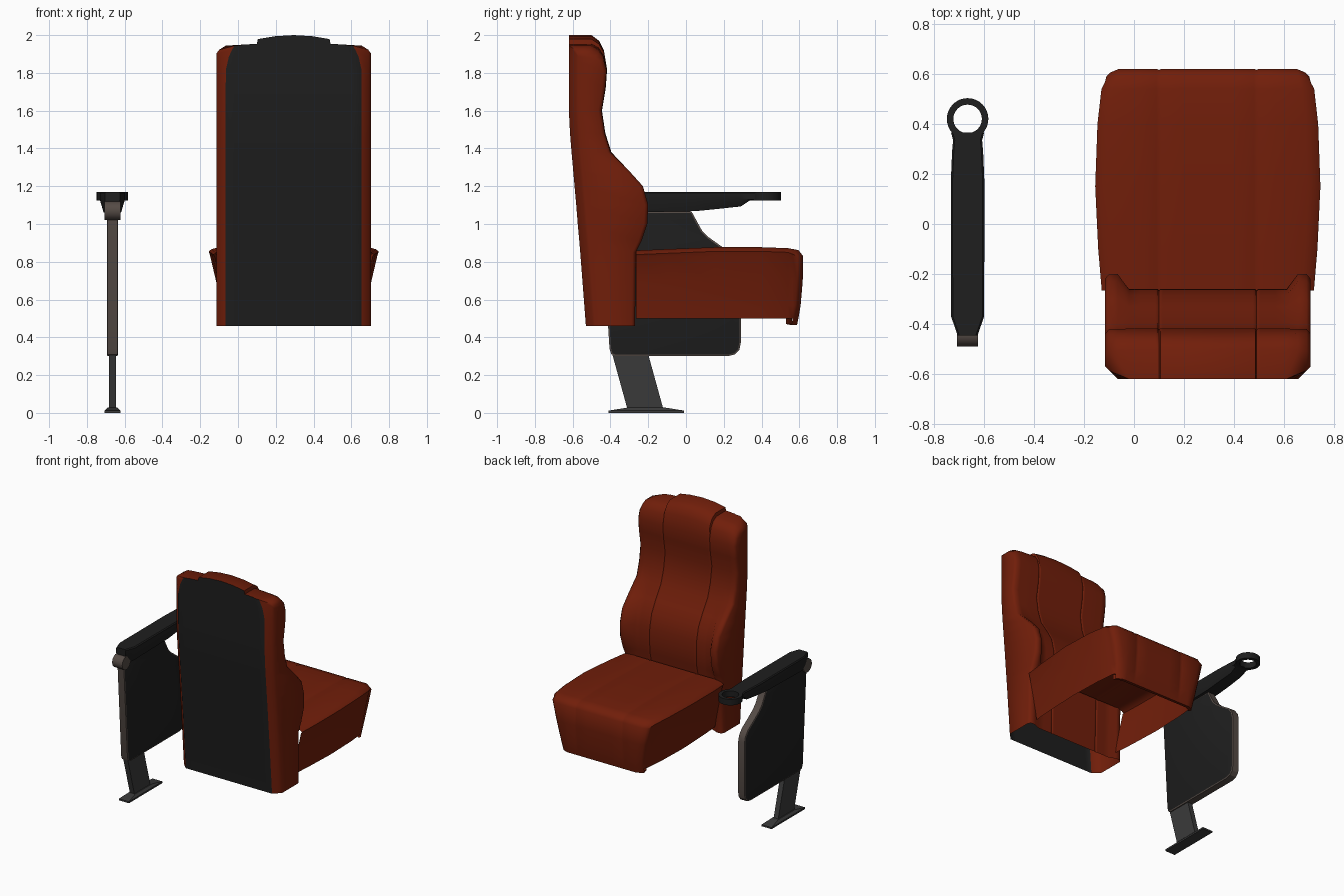
import bpy, bmesh, math

if "Cube" in bpy.data.objects:
    bpy.data.objects.remove(bpy.data.objects["Cube"])


def material(name, color):
    m = bpy.data.materials.new(name)
    m.use_nodes = True
    m.diffuse_color = (*color, 1)
    m.node_tree.nodes["Principled BSDF"].inputs["Base Color"].default_value = (*color, 1)
    return m


RED = material("rust upholstery", (0.165, 0.013, 0.003))
DARK = material("charcoal plastic", (0.013, 0.013, 0.013))
GREY = material("grey steel", (0.042, 0.042, 0.042))
TAUPE = material("taupe metal", (0.09, 0.07, 0.06))


def finish(bm, name, mats, angle=40):
    bmesh.ops.remove_doubles(bm, verts=bm.verts, dist=0.0005)
    bmesh.ops.recalc_face_normals(bm, faces=bm.faces)
    mesh = bpy.data.meshes.new(name)
    bm.to_mesh(mesh)
    bm.free()
    for m in mats:
        mesh.materials.append(m)
    ob = bpy.data.objects.new(name, mesh)
    bpy.context.collection.objects.link(ob)
    bpy.ops.object.select_all(action='DESELECT')
    ob.select_set(True)
    bpy.context.view_layer.objects.active = ob
    bpy.ops.object.shade_smooth_by_angle(angle=math.radians(angle))


def skin(bm, rows, closed=False):
    """Quads between successive rows of points; returns the vertex rows."""
    vr = [[bm.verts.new(p) for p in r] for r in rows]
    for a, b in zip(vr, vr[1:]):
        n = len(a)
        for i in range(n if closed else n - 1):
            j = (i + 1) % n
            bm.faces.new((a[i], a[j], b[j], b[i]))
    return vr


def extrude_side(bm, outline, x0, x1):
    """Prism from a (y, z) outline between two x positions."""
    vr = skin(bm, [[(x, y, z) for y, z in outline] for x in (x0, x1)], True)
    return [bm.faces.new(r) for r in vr]


CX = 0.295    # seat centre line
SEAM = 0.195  # stitched groove offset
AX = -0.665   # arm centre line

# Backrest: horizontal rings, open underneath
half = [0, 0.1, 0.18, 0.19, SEAM, 0.2, 0.21, 0.27, 0.315, 0.36, 0.395, 0.41]
cols = [-x for x in reversed(half[1:])] + half
# z, rear y, centre front y, bolster front y
levels = [(0.46, -0.53, -0.29, -0.27), (0.85, -0.56, -0.28, -0.265),
          (0.91, -0.565, -0.265, -0.235), (1.0, -0.573, -0.26, -0.205),
          (1.1, -0.581, -0.262, -0.2), (1.2, -0.59, -0.285, -0.228),
          (1.28, -0.597, -0.33, -0.3), (1.38, -0.606, -0.395, -0.4),
          (1.48, -0.614, -0.427, -0.43), (1.6, -0.62, -0.445, -0.447),
          (1.72, -0.62, -0.425, -0.427), (1.82, -0.62, -0.418, -0.42),
          (1.92, -0.62, -0.435, -0.437), (1.97, -0.62, -0.46, -0.465),
          (2.0, -0.62, -0.5, -0.505)]


def crown(x, z):
    """Lower the shoulders beside the raised centre strip."""
    a = abs(x)
    if a < SEAM:
        k = 1 - 3 * a * a
    else:
        k = 0.77 - 0.3 * (a - SEAM) - 0.2 * max(0, (a - 0.36) / 0.05) ** 2
    return z if z < 1.8 else 1.8 + (z - 1.8) * k


def ring(z, yb, yc, ys):
    front, back = [], []
    for x in cols:
        a = abs(x)
        t = min(1, max(0, (a - 0.315) / 0.045))
        y = yc + (ys - yc) * t
        if abs(a - SEAM) < 0.001:
            y -= 0.006
        if a > 0.4:
            y -= 0.018
        h = crown(x, z)
        front.append((CX + x, y, h))
        taper = 0.13 * max(0, (z - 1.8) / 0.2) ** 2 if 0.3 < a < 0.38 else 0
        back.append((CX + x * (1 - taper), yb + max(0, a - 0.36), h))
    return front + back[::-1]


bm = bmesh.new()
vr = skin(bm, [ring(*l) for l in levels], True)
n = len(cols)
top = vr[-1]
for i in range(n - 1):
    bm.faces.new((top[i], top[i + 1], top[2 * n - 2 - i], top[2 * n - 1 - i]))
bm.normal_update()
for f in bm.faces:
    c = f.calc_center_median()
    # rear shell panel between the side chamfers
    if abs(f.normal.y) > 0.95 and c.y < -0.52 and abs(c.x - CX) < 0.36:
        f.material_index = 1
finish(bm, "backrest", [RED, DARK], 55)

# Seat cushion: top running over the front edge, with side skirts
path = [(-0.265, 0.86, 0.424), (-0.1, 0.867, 0.438), (0.15, 0.877, 0.45),
        (0.4, 0.877, 0.441), (0.54, 0.872, 0.425), (0.595, 0.862, 0.412),
        (0.62, 0.83, 0.405), (0.618, 0.7, 0.377), (0.607, 0.57, 0.352),
        (0.595, 0.5, 0.342), (0.588, 0.465, 0.338), (0.56, 0.47, 0.335), (0.56, 0.51, 0.335)]


def seat_row(i):
    y, z, hw = path[i]
    row = []
    on_top = i < 6
    side = [0, 0.1, 0.185, SEAM, 0.205, 0.27, hw - 0.05, hw - 0.015, hw]
    for x in [-s for s in reversed(side[1:])] + side:
        a = abs(x)
        edge = max(0, a - hw + 0.05) / 0.05
        groove = 0.004 if a == SEAM and i < 9 else 0
        drop = 0.022 * edge ** 2 + groove if on_top else 0
        pull = 0 if on_top and i < 5 else 0.03 * edge ** 2 + (0 if on_top else groove)
        row.append((CX + x, y - pull, z - drop))
    return row


bm = bmesh.new()
rows = [seat_row(i) for i in range(len(path))]
skin(bm, rows)
for s, e in ((-1, 0), (1, -1)):
    skirt = []
    for i in range(6):
        hw = path[i][2]
        col = [rows[i][e]]
        for k in range(6, 10):
            taper = path[k][2] / path[5][2]
            col.append((CX + s * hw * taper, rows[i][e][1], path[k][1]))
        skirt.append(col)
    skirt.append([rows[k][e] for k in range(5, 10)])
    skin(bm, skirt)
finish(bm, "seat_cushion", [RED], 50)

# Armrest pad: tapered loft of (y, half width, underside z)
stations = [(-0.445, 0.04, 1.075), (-0.43, 0.045, 1.065), (-0.37, 0.066, 1.06),
            (0.05, 0.067, 1.068), (0.17, 0.067, 1.08), (0.29, 0.062, 1.093),
            (0.335, 0.058, 1.123), (0.365, 0.066, 1.13)]
bm = bmesh.new()
loft = []
for y, w, zb in stations:
    zm = max(zb, 1.13)
    section = [(-w, zm), (-w, 1.163), (-w + 0.007, 1.17), (w - 0.007, 1.17),
               (w, 1.163), (w, zm), (w * 0.7, zb), (-w * 0.7, zb)]
    loft.append([(AX + x, y, z) for x, z in section])
ends = skin(bm, loft, True)
bm.faces.new(ends[0])
bm.faces.new(ends[-1])
finish(bm, "armrest_pad", [DARK], 30)

# Cup holder ring at the tip of the armrest
bm = bmesh.new()
loops = []
for i in range(32):
    a = math.tau * i / 32
    loops.append([(AX + r * math.cos(a), 0.42 + r * math.sin(a), z)
                  for r, z in ((0.057, 1.125), (0.083, 1.125), (0.083, 1.17), (0.057, 1.17))])
skin(bm, loops + loops[:1], True)
finish(bm, "cup_ring", [DARK], 30)

# Pivot barrel under the rear of the armrest
bm = bmesh.new()
circle = [(-0.44 + 0.05 * math.cos(math.tau * i / 24),
           1.07 + 0.05 * math.sin(math.tau * i / 24)) for i in range(24)]
extrude_side(bm, circle, AX - 0.042, AX + 0.042)
finish(bm, "arm_pivot", [TAUPE], 30)

# Arm side panel: taupe rim with dark faces
outline = [(-0.405, 0.34), (-0.395, 0.31), (-0.37, 0.3), (0.22, 0.3), (0.26, 0.31),
           (0.283, 0.335), (0.29, 0.37), (0.29, 0.76), (0.28, 0.8), (0.25, 0.84),
           (0.19, 0.88), (0.12, 0.93), (0.085, 0.965), (0.06, 1.01), (0.03, 1.065),
           (-0.45, 1.065)]
bm = bmesh.new()
caps = extrude_side(bm, outline, AX - 0.026, AX + 0.026)
bmesh.ops.recalc_face_normals(bm, faces=bm.faces)
bmesh.ops.inset_individual(bm, faces=caps, thickness=0.008, depth=0.003)
for f in caps:
    f.material_index = 1
finish(bm, "arm_panel", [TAUPE, DARK], 30)

# Slanted leg
bm = bmesh.new()
extrude_side(bm, [(-0.31, 0.02), (-0.12, 0.02), (-0.2, 0.31), (-0.39, 0.31)],
             AX - 0.019, AX + 0.019)
finish(bm, "leg", [GREY], 30)

# Floor plate with sloped top
bm = bmesh.new()
plate = []
for z, w, y0, y1 in ((0, 0.042, -0.41, -0.01), (0.012, 0.042, -0.41, -0.01),
                     (0.028, 0.026, -0.31, -0.11)):
    plate.append([(AX - w, y0, z), (AX + w, y0, z), (AX + w, y1, z), (AX - w, y1, z)])
ends = skin(bm, plate, True)
bm.faces.new(ends[0])
bm.faces.new(ends[-1])
finish(bm, "floor_plate", [GREY], 30)
